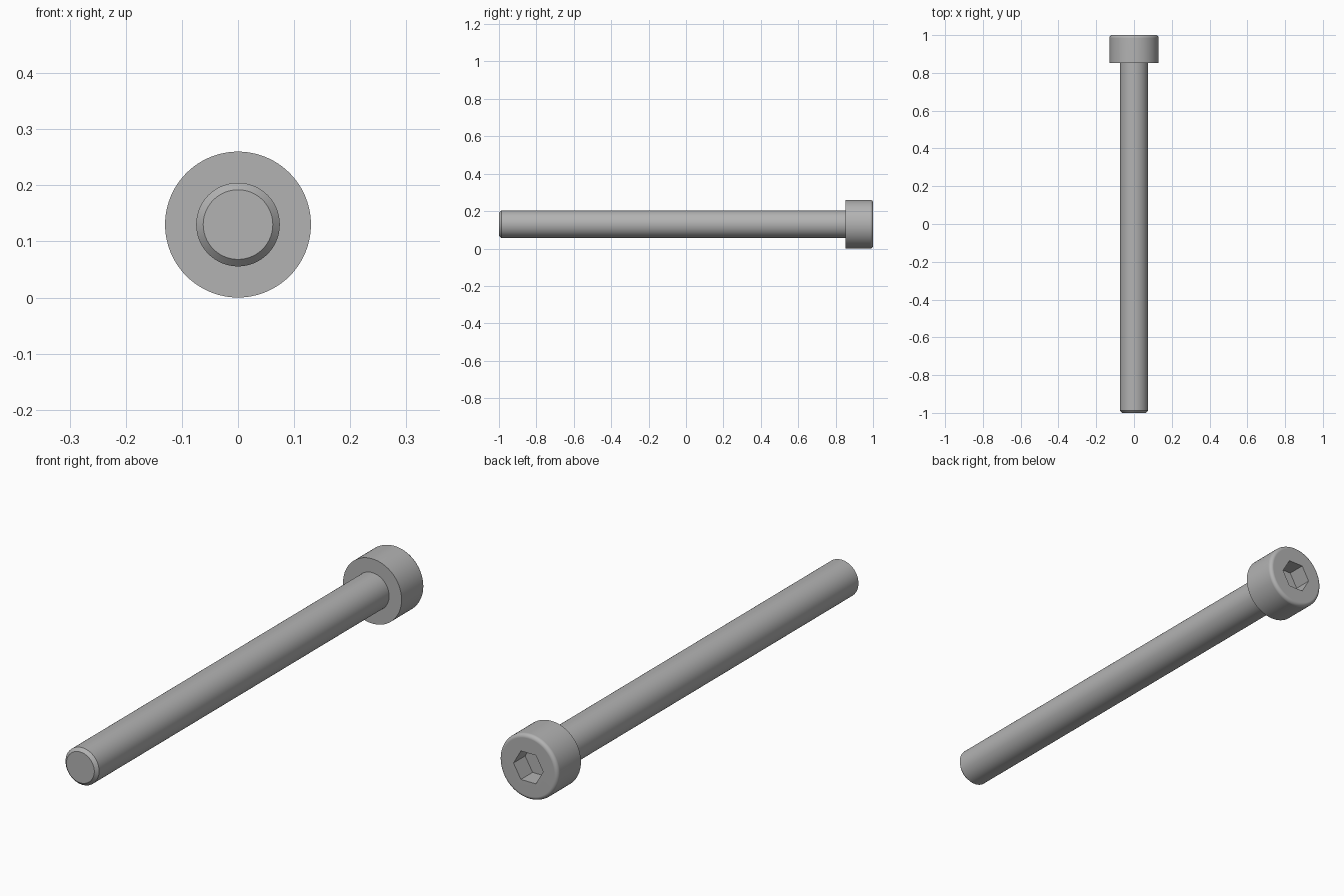
import bpy, bmesh, math
from mathutils import Matrix

if "Cube" in bpy.data.objects:
    bpy.data.objects.remove(bpy.data.objects["Cube"])

SIDES = 96
HEAD_R, SHANK_R = 0.13, 0.0745
HEAD_Y = 0.852            # underside of the head
FILLET, CHAMFER = 0.015, 0.0125
SOCKET_R, SOCKET_DEPTH = 0.066, 0.074

steel = bpy.data.materials.new("steel grey")
steel.diffuse_color = (0.45, 0.45, 0.45, 1)
steel.use_nodes = True
steel.node_tree.nodes["Principled BSDF"].inputs["Base Color"].default_value = steel.diffuse_color


def make_object(name, bm):
    bmesh.ops.recalc_face_normals(bm, faces=bm.faces)
    mesh = bpy.data.meshes.new(name)
    bm.to_mesh(mesh)
    bm.free()
    mesh.materials.append(steel)
    obj = bpy.data.objects.new(name, mesh)
    bpy.context.collection.objects.link(obj)
    return obj


def lathe(name, profile):
    """Turn (radius, y) points around the long axis and cap both ends."""
    bm = bmesh.new()
    rings = []
    for r, y in profile:
        rings.append([bm.verts.new((r * math.cos(a), y, HEAD_R + r * math.sin(a)))
                      for a in (2 * math.pi * i / SIDES for i in range(SIDES))])
    for a, b in zip(rings, rings[1:]):
        for i in range(SIDES):
            j = (i + 1) % SIDES
            bm.faces.new((a[i], a[j], b[j], b[i]))
    bm.faces.new(rings[0])
    bm.faces.new(rings[-1])
    return make_object(name, bm)


# Screw body: chamfered tip, plain shank, cylindrical head with rounded rim
rim = [(HEAD_R - FILLET + FILLET * math.cos(t), 1 - FILLET + FILLET * math.sin(t))
       for t in (math.pi / 2 * i / 6 for i in range(7))]
screw = lathe("socket_screw", [(SHANK_R - CHAMFER, -1), (SHANK_R, -1 + CHAMFER),
                               (SHANK_R, HEAD_Y), (HEAD_R, HEAD_Y)] + rim)

# Hexagonal key socket, corners pointing sideways
bm = bmesh.new()
bmesh.ops.create_cone(bm, cap_ends=True, segments=6, radius1=SOCKET_R,
                      radius2=SOCKET_R, depth=2 * SOCKET_DEPTH,
                      matrix=Matrix.Translation((0, 1, HEAD_R))
                      @ Matrix.Rotation(math.pi / 2, 4, 'X')
                      @ Matrix.Rotation(math.pi / 2, 4, 'Z'))
# Make sure one corner lies on the x axis
if max(v.co.x for v in bm.verts) < SOCKET_R * 0.95:
    bmesh.ops.rotate(bm, verts=bm.verts, cent=(0, 1, HEAD_R),
                     matrix=Matrix.Rotation(math.pi / 6, 3, 'Y'))
cutter = make_object("socket_cutter", bm)
cutter.hide_render = True

cut = screw.modifiers.new("socket", 'BOOLEAN')
cut.operation = 'DIFFERENCE'
cut.solver = 'EXACT'
cut.object = cutter
bpy.context.view_layer.objects.active = screw
screw.select_set(True)
cutter.select_set(False)
bpy.ops.object.modifier_apply(modifier=cut.name)
bpy.data.objects.remove(cutter)

# Smooth round walls, crisp edges, flat end faces
bpy.ops.object.shade_smooth_by_angle(angle=math.radians(30))
weighted = screw.modifiers.new("weighted normals", 'WEIGHTED_NORMAL')
weighted.keep_sharp = True
